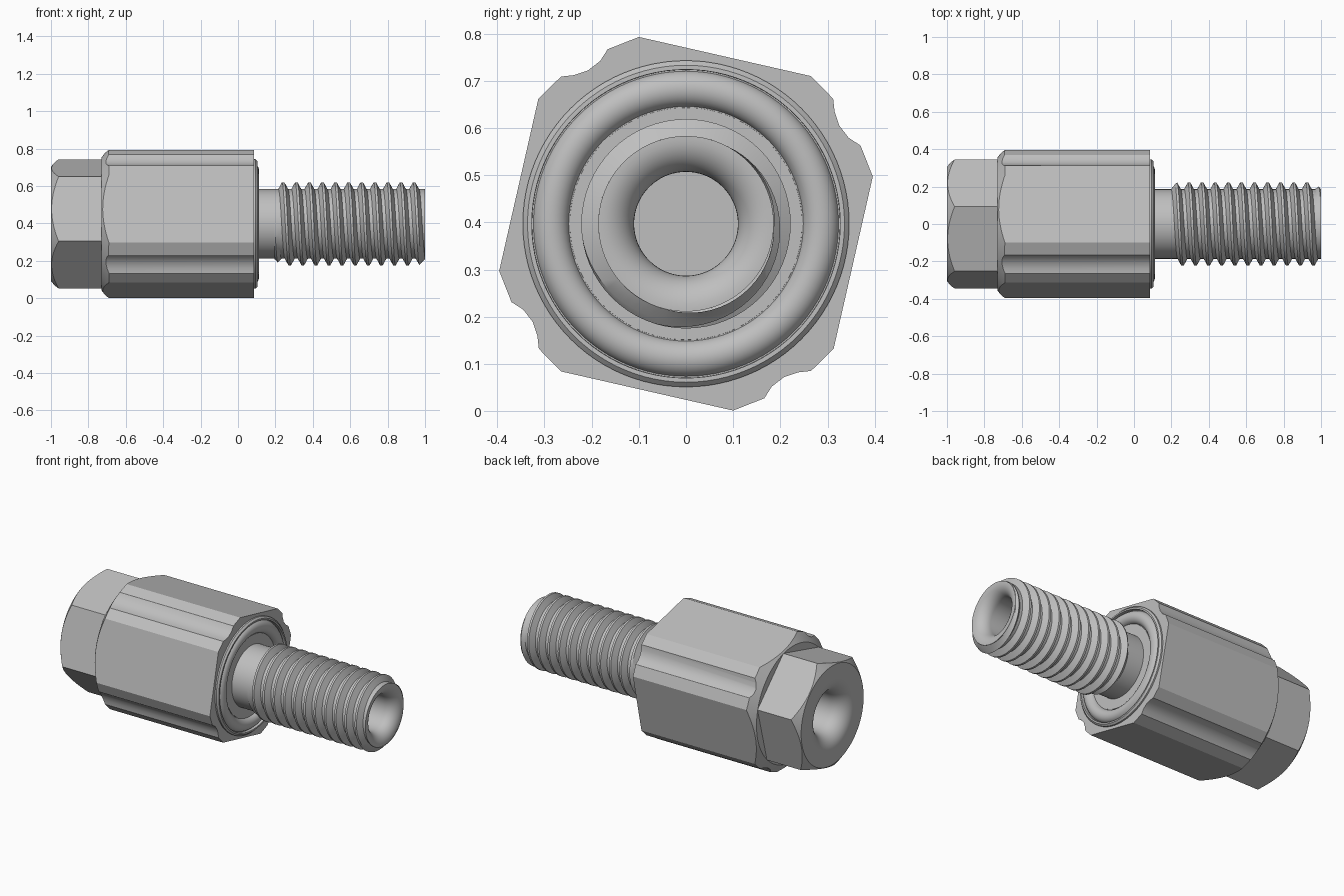
import bpy, bmesh
from math import sin, cos, pi, tau, radians
from mathutils import Matrix, Vector

CZ = 0.397  # height of the long axis

if "Cube" in bpy.data.objects:
    bpy.data.objects.remove(bpy.data.objects["Cube"], do_unlink=True)

steel = bpy.data.materials.new("steel grey")
steel.use_nodes = True
GREY = (0.52, 0.52, 0.52, 1)
steel.diffuse_color = GREY
steel.node_tree.nodes["Principled BSDF"].inputs["Base Color"].default_value = GREY


def finish(name, bm):
    """Clean the mesh and lift it onto the axis."""
    bmesh.ops.remove_doubles(bm, verts=bm.verts, dist=0.0001)
    bmesh.ops.recalc_face_normals(bm, faces=bm.faces)
    bmesh.ops.translate(bm, verts=bm.verts, vec=(0, 0, CZ))
    mesh = bpy.data.meshes.new(name)
    bm.to_mesh(mesh)
    bm.free()
    mesh.materials.append(steel)
    ob = bpy.data.objects.new(name, mesh)
    bpy.context.collection.objects.link(ob)
    return ob


def activate(ob):
    bpy.ops.object.select_all(action='DESELECT')
    ob.select_set(True)
    bpy.context.view_layer.objects.active = ob


def smooth(ob):
    activate(ob)
    bpy.ops.object.shade_smooth_by_angle(angle=radians(28))


def lathe(name, profile, steps=96):
    """Revolve (x, radius) points about the long axis."""
    bm = bmesh.new()
    vs = [bm.verts.new((x, 0, r)) for x, r in profile]
    es = [bm.edges.new(p) for p in zip(vs, vs[1:])]
    bmesh.ops.spin(bm, geom=vs + es, cent=(0, 0, 0), axis=(1, 0, 0),
                   angle=tau, steps=steps, use_merge=True)
    return finish(name, bm)


def prism(name, outline, x0, x1):
    """Extrude a (y, z) outline along the long axis."""
    bm = bmesh.new()
    face = bm.faces.new([bm.verts.new((x0, y, z)) for y, z in outline])
    ext = bmesh.ops.extrude_face_region(bm, geom=[face])
    moved = [v for v in ext["geom"] if isinstance(v, bmesh.types.BMVert)]
    bmesh.ops.translate(bm, verts=moved, vec=(x1 - x0, 0, 0))
    return finish(name, bm)


def trim(ob, cutter):
    """Keep only what lies inside the turned cutter."""
    cutter.hide_render = True
    mod = ob.modifiers.new("turned_chamfer", 'BOOLEAN')
    mod.operation = 'INTERSECT'
    mod.solver = 'EXACT'
    mod.object = cutter
    activate(ob)
    bpy.ops.object.modifier_apply(modifier=mod.name)
    bpy.data.objects.remove(cutter, do_unlink=True)
    smooth(ob)


def arc(cx, cr, rx, rr, a0, a1, n=10):
    return [(cx + rx * cos(a0 + (a1 - a0) * i / n),
             cr + rr * sin(a0 + (a1 - a0) * i / n)) for i in range(n + 1)]


# Four-sided body with a lengthwise groove beside each corner
quarter = [(0.265, 0.313), (0.312, 0.265), (0.315, 0.238), (0.325, 0.208),
           (0.345, 0.182), (0.37, 0.166), (0.396, 0.10)]
outline = []
for k in range(4):
    turn = Matrix.Rotation(-k * pi / 2, 2)
    outline += [tuple(turn @ Vector(p)) for p in quarter]
body = prism("body", outline, -0.73, 0.085)
trim(body, lathe("body_cutter", [(-0.73, 0), (-0.73, 0.355), (-0.67, 0.435),
                                 (0.2, 0.435), (0.2, 0)]))

# Hexagonal nut with chamfered outer end and rounded blind bore
hexagon = [(0.357 * cos(pi / 12 + k * pi / 3), 0.357 * sin(pi / 12 + k * pi / 3))
           for k in range(6)]
nut = prism("hex_nut", hexagon, -1, -0.715)
trim(nut, lathe("nut_cutter",
                [(-0.76, 0), (-0.76, 0.12)]
                + arc(-0.9, 0.22, 0.1, 0.1, 1.5 * pi, pi)
                + [(-1, 0.305), (-0.945, 0.375), (-0.6, 0.375), (-0.6, 0)]))

# Collar with a rounded seal ring sitting in its channel
collar = lathe("collar_and_seal",
               [(0.05, 0), (0.05, 0.346), (0.094, 0.346), (0.104, 0.336),
                (0.104, 0.327), (0.075, 0.326)]
               + arc(0.075, 0.286, 0.037, 0.039, pi / 2, -pi / 2, 14)
               + [(0.088, 0.246), (0.088, 0)])
smooth(collar)

# Stud core with plain neck and rounded blind bore
ROOT, CREST, PITCH, TURN = 0.186, 0.222, 0.07, 64
core = lathe("stud_core",
             [(0.05, 0), (0.05, ROOT), (1, ROOT)]
             + arc(0.93, 0.18, 0.07, 0.07, 0, -pi / 2)
             + [(0.82, 0.11), (0.82, 0)])
smooth(core)

# Right-handed thread, wound as one strip and trimmed flat at both ends
section = [(0, ROOT), (0.26, ROOT), (0.54, CREST), (0.72, CREST), (1, ROOT)]
bm = bmesh.new()
previous = None
for i in range(14 * TURN + 1):
    a = tau * i / TURN
    row = []
    for f, r in section:
        x = 0.11 + PITCH * (i / TURN + f)
        limit = ROOT + max(0, min(1 - x, x - 0.195)) * 1.1
        r = min(r, limit)
        row.append(bm.verts.new((x, r * cos(a), r * sin(a))))
    if previous:
        for k in range(len(row) - 1):
            bm.faces.new((previous[k], previous[k + 1], row[k + 1], row[k]))
    previous = row
for x, n in ((0.195, -1), (1, 1)):
    bmesh.ops.bisect_plane(bm, geom=bm.verts[:] + bm.edges[:] + bm.faces[:],
                           plane_co=(x, 0, 0), plane_no=(n, 0, 0), clear_outer=True)
smooth(finish("stud_thread", bm))
